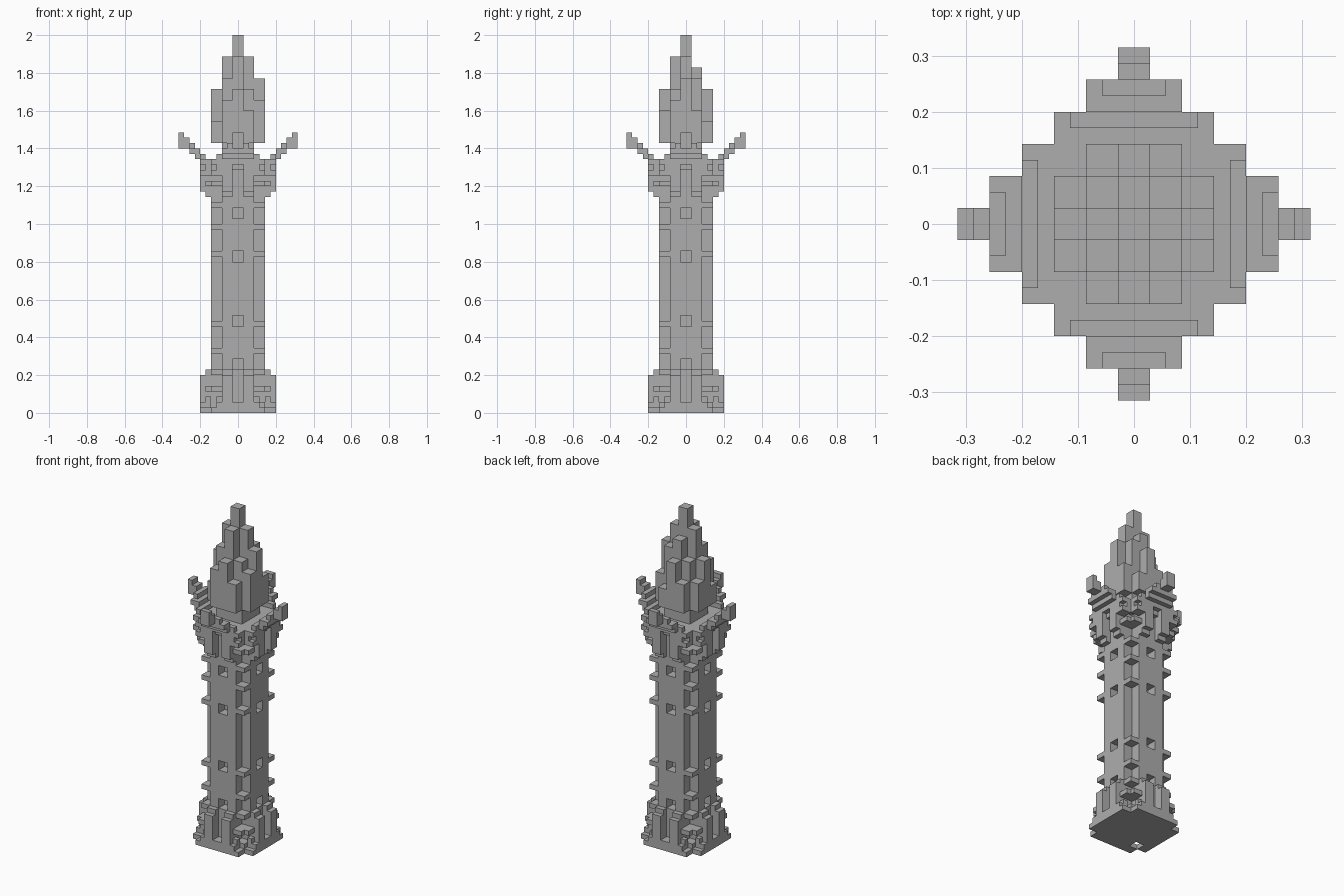
import bpy, bmesh
from mathutils import Matrix, Vector

cube = bpy.data.objects.get("Cube")
if cube:
    bpy.data.objects.remove(cube)

U = 2 / 35  # one block
stone = bpy.data.materials.new("grey_stone")
stone.use_nodes = True
grey = (0.42, 0.42, 0.42, 1)
stone.diffuse_color = grey
stone.node_tree.nodes["Principled BSDF"].inputs["Base Color"].default_value = grey


def add_box(bm, lo, hi):
    lo, hi = Vector(lo) * U, Vector(hi) * U
    size = hi - lo
    m = Matrix.Translation((lo + hi) / 2) @ Matrix.Diagonal((*size, 1))
    bmesh.ops.create_cube(bm, size=1, matrix=m)


def finish(name, bm):
    mesh = bpy.data.meshes.new(name)
    bm.to_mesh(mesh)
    bm.free()
    mesh.materials.append(stone)
    obj = bpy.data.objects.new(name, mesh)
    bpy.context.collection.objects.link(obj)
    return obj


def four_sides(name, boxes, mirror=False):
    """Boxes given as (side0, side1, out0, out1, z0, z1), repeated on all four sides."""
    bm = bmesh.new()
    for s0, s1, d0, d1, z0, z1 in boxes:
        spans = [(s0, s1), (-s1, -s0)] if mirror else [(s0, s1)]
        for a, b in spans:
            for x0, x1, y0, y1 in ((a, b, -d1, -d0), (a, b, d0, d1),
                                   (-d1, -d0, a, b), (d0, d1, a, b)):
                add_box(bm, (x0, y0, z0), (x1, y1, z1))
    return finish(name, bm)


def centred(name, half, z0, z1):
    bm = bmesh.new()
    add_box(bm, (-half, -half, z0), (half, half, z1))
    return finish(name, bm)


# Shaft: core, pilasters beside the windows, infill between the windows
centred("shaft_core", 1.5, 0, 23)
four_sides("shaft_pilasters", [(0.5, 1.5, 1.5, 2.5, 0, 23)], mirror=True)
windows = [4, 8, 14, 18]
starts = [0] + [w + 1 for w in windows]
four_sides("shaft_infill", [(-0.5, 0.5, 1.5, 2.5, a, b)
                            for a, b in zip(starts, windows + [23])])

# Small ledges in the four shaft corners
bm = bmesh.new()
for z in (2, 3.5, 5.5, 8, 14.5, 17, 19, 21):
    for x in (-2.5, 1.5):
        for y in (-2.5, 1.5):
            add_box(bm, (x, y, z), (x + 1, y + 1, z + 0.5))
finish("corner_ledges", bm)

# Base: plinth, stepped buttresses and corner steps
four_sides("plinth", [(-1.5, 1.5, 2.5, 3.5, 0, 1)])
four_sides("base_buttresses", [(0.5, 1.5, 2.5, 3, 0, 4),
                               (0.5, 1.5, 3, 3.5, 0, 3.5)], mirror=True)
four_sides("base_corner_steps", [(1.5, 2.5, 2.5, 3.5, 0, 0.5),
                                 (1.5, 2, 2.5, 3.5, 0.5, 1),
                                 (1.5, 2, 2.5, 3, 1, 1.5),
                                 (1.5, 2.5, 2.5, 3, 2, 2.5)], mirror=True)
four_sides("base_corner_blocks", [(1.5, 2.5, 1.5, 2.5, 0, 1)])

# Crown brackets, stepped outwards under the platform
four_sides("crown_brackets", [(0.5, 1.5, 2.5, 3, 20, 23),
                              (0.5, 1.5, 3, 3.5, 20.5, 23)], mirror=True)
four_sides("crown_corner_slabs", [(1.5, 2.5, 2.5, 3, 21, 21.5),
                                  (1.5, 2.5, 2.5, 3.5, 22, 22.5),
                                  (1.5, 2, 2.5, 3.5, 22.5, 23)], mirror=True)
centred("platform", 2.5, 22.5, 23.5)

# Flaring bowl: three stepped rings ending in a prong on each side
prong_steps = []
for half, out, z in ((2.5, 2.5, 23), (1.5, 3.5, 24), (0.5, 4.5, 25)):
    inner = max(half - 0.5, 0.5)
    prong_steps.append((-half, half, out, out + 1, z, z + 0.5))
    prong_steps.append((-inner, inner, out + 0.5, out + 1, z + 0.5, z + 1))
    prong_steps.append((-half, half, out, out + 0.5, z - 0.5, z))
prong_steps.append((-0.5, 0.5, 5, 5.5, 24.5, 25))
four_sides("flared_bowl", prong_steps)

# Flame on its neck: block columns of different heights, back row first
centred("flame_neck", 1.5, 23, 25)
heights = ((0, 28, 30, 27, 0),
           (28, 30, 32, 31, 28),
           (30, 33, 35, 33, 31),
           (27, 31, 33, 30, 29),
           (0, 29, 30, 28, 0))
bm = bmesh.new()
for r, row in enumerate(heights):
    for c, top in enumerate(row):
        if top:
            x, y = c - 2, 2 - r
            add_box(bm, (x - 0.5, y - 0.5, 25), (x + 0.5, y + 0.5, top))
finish("flame", bm)
